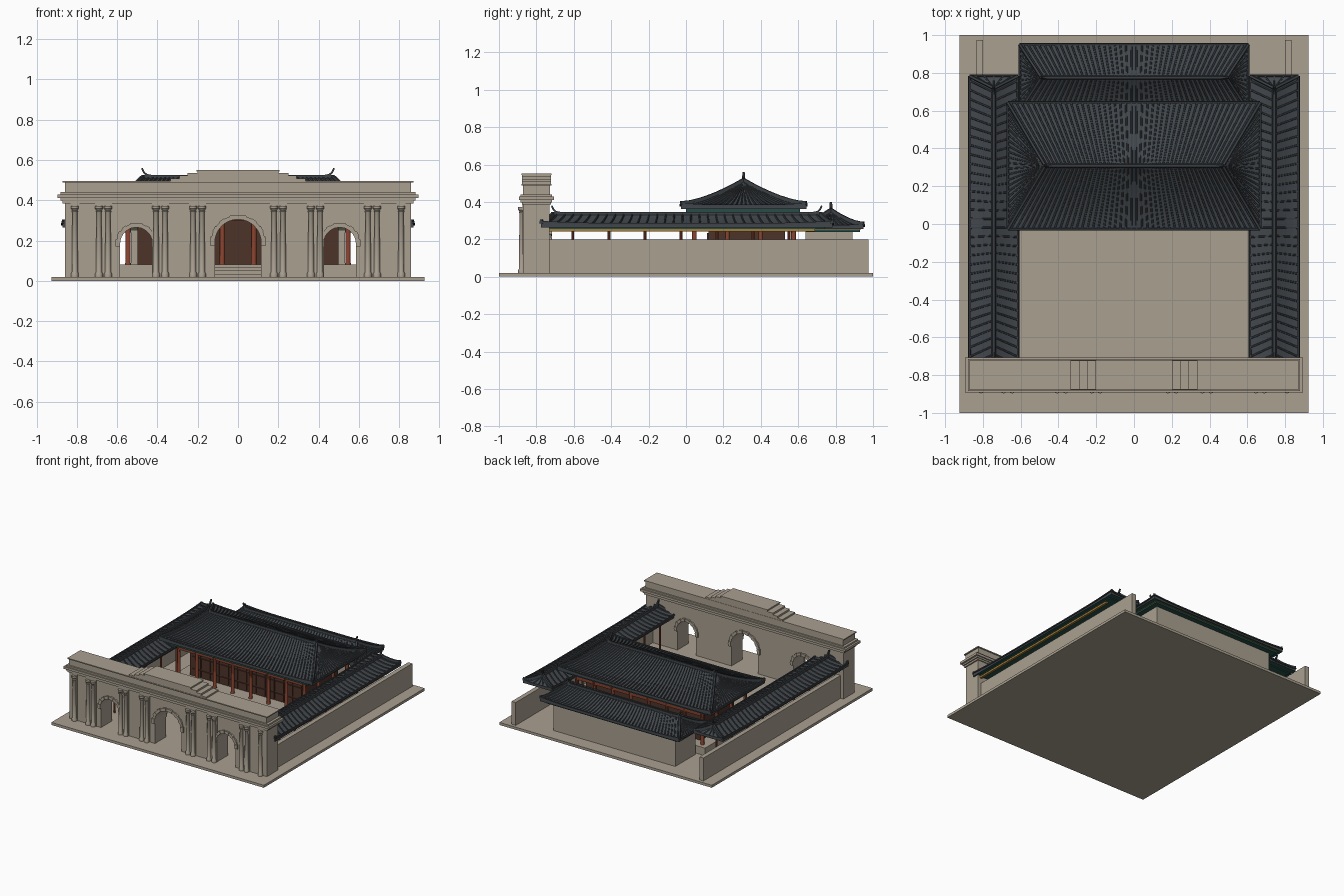
import bpy, bmesh, math
from mathutils import Vector

if "Cube" in bpy.data.objects:
    bpy.data.objects.remove(bpy.data.objects["Cube"])


def mat(name, *rgb):
    m = bpy.data.materials.new(name)
    m.diffuse_color = (*rgb, 1)
    m.use_nodes = True
    m.node_tree.nodes["Principled BSDF"].inputs["Base Color"].default_value = m.diffuse_color
    return m


STONE = mat("warm_stone", .40, .35, .28)
TILE = mat("slate_tile", .055, .064, .073)
RIB = mat("dark_tile_rib", .042, .049, .056)
GREEN = mat("dark_green", .02, .075, .065)
GOLD = mat("ochre_beam", .38, .21, .04)
RED = mat("red_lacquer", .24, .055, .028)
BROWN = mat("brown_wood", .075, .033, .022)


def finish(name, bm, *mats, loc=(0, 0, 0), rot=0, smooth=False):
    bmesh.ops.recalc_face_normals(bm, faces=bm.faces[:])
    me = bpy.data.meshes.new(name)
    bm.to_mesh(me)
    bm.free()
    for m in mats:
        me.materials.append(m)
    ob = bpy.data.objects.new(name, me)
    ob.location, ob.rotation_euler.z = loc, rot
    bpy.context.collection.objects.link(ob)
    if smooth:
        bpy.context.view_layer.objects.active = ob
        ob.select_set(True)
        bpy.ops.object.shade_smooth_by_angle(angle=math.radians(35))
        ob.select_set(False)
    return ob


def add_box(bm, x0, x1, y0, y1, z0, z1):
    vs = bmesh.ops.create_cube(bm, size=1)["verts"]
    for v in vs:
        v.co = Vector(((x0 + x1) / 2 + v.co.x * (x1 - x0), (y0 + y1) / 2 + v.co.y * (y1 - y0),
                       (z0 + z1) / 2 + v.co.z * (z1 - z0)))


def boxes(name, m, *dims):
    bm = bmesh.new()
    for d in dims:
        add_box(bm, *d)
    return finish(name, bm, m)


def extrude_xz(bm, pts, y0, y1):
    """Closed outline in x-z pushed from y0 to y1."""
    f = bm.faces.new([bm.verts.new((x, y0, z)) for x, z in pts])
    r = bmesh.ops.extrude_face_region(bm, geom=[f])
    for v in r["geom"]:
        if isinstance(v, bmesh.types.BMVert):
            v.co.y = y1


def lathe(name, m, spots, profile, n=12):
    bm = bmesh.new()
    for x, y in spots:
        rings = [[bm.verts.new((x + r * math.cos(i * math.tau / n), y + r * math.sin(i * math.tau / n), z))
                  for i in range(n)] for r, z in profile]
        for a, b in zip(rings, rings[1:]):
            for i in range(n):
                bm.faces.new((a[i], a[(i + 1) % n], b[(i + 1) % n], b[i]))
        bm.faces.new(rings[0])
        bm.faces.new(rings[-1])
    return finish(name, bm, m, smooth=True)


def strip(bm, pts, w, h, taper=1.0):
    """Bar with a trapezoid section that follows a path."""
    rings = []
    for i, p in enumerate(pts):
        d = (pts[min(i + 1, len(pts) - 1)] - pts[max(i - 1, 0)]).normalized()
        side = d.cross(Vector((0, 0, 1))).normalized()
        up = side.cross(d)
        k = 1 + (taper - 1) * i / (len(pts) - 1)
        rings.append([bm.verts.new(p + side * a * w * k + up * b * h * k)
                      for a, b in ((-1, -.3), (-.6, 1), (.6, 1), (1, -.3))])
    for a, b in zip(rings, rings[1:]):
        for i in range(4):
            bm.faces.new((a[i], a[(i + 1) % 4], b[(i + 1) % 4], b[i]))
    bm.faces.new(rings[0])
    bm.faces.new(rings[-1])


def roof(name, loc, rot, hx, hy, rx, ze, zr, n_long, n_end):
    """Hipped roof with sagging slopes, tile ribs, ridge bar and curled ends."""
    def surf(side, u, v):
        if side % 2 == 0:
            e, r = Vector((u * hx, -hy, 0)), Vector((u * rx, 0, 0))
        else:
            e, r = Vector((hx, u * hy, 0)), Vector((rx, 0, 0))
        p = e.lerp(r, v)
        if side > 1:
            p.x, p.y = -p.x, -p.y
        p.z = ze + (zr - ze) * v ** 1.45 + .012 * abs(u) ** 5 * (1 - v) ** 2
        return p

    nu, nv = 12, 8
    bm = bmesh.new()
    ribs = bmesh.new()
    for s in range(4):
        g = [[bm.verts.new(surf(s, 2 * i / nu - 1, j / nv)) for i in range(nu + 1)] for j in range(nv + 1)]
        for j in range(nv):
            for i in range(nu):
                bm.faces.new((g[j][i], g[j][i + 1], g[j + 1][i + 1], g[j + 1][i]))
        # eave board and soffit wedge
        low = [bm.verts.new((v.co.x, v.co.y, ze - .014)) for v in g[0]]
        for i in range(nu):
            bm.faces.new((low[i], low[i + 1], g[0][i + 1], g[0][i]))
        mid = [bm.verts.new((x, 0, ze - .014)) for x in
               ((-rx, rx) if s == 0 else (rx, -rx) if s == 2 else (rx,) if s == 1 else (-rx,))]
        bm.faces.new(low + mid[::-1]).material_index = 1
        # tile ribs, hip bars and eave edging
        n = n_end if s % 2 else n_long
        for k in range(n):
            u = 2 * (k + .5) / n - 1
            strip(ribs, [surf(s, u, j / 7 * .99) for j in range(8)], .0055, .007, .55 if s % 2 else .9)
        strip(ribs, [surf(s, 1, j / 7) for j in range(8)], .010, .015)
        strip(ribs, [surf(s, 2 * i / nu - 1, 0) for i in range(nu + 1)], .007, .009)
    strip(ribs, [Vector((-rx, 0, zr)), Vector((rx, 0, zr))], .011, .014)
    for sx in (-1, 1):
        strip(ribs, [Vector((sx * (rx - .035 + a), 0, zr + b)) for a, b in
                     ((0, .006), (.02, .011), (.033, .023), (.041, .038), (.044, .046))], .009, .009, .7)
    bmesh.ops.remove_doubles(bm, verts=bm.verts[:], dist=1e-5)
    bmesh.ops.dissolve_degenerate(bm, edges=bm.edges[:], dist=1e-5)
    finish(name, bm, TILE, GREEN, loc=loc, rot=rot, smooth=True)
    finish(name + "_ribs", ribs, RIB, loc=loc, rot=rot)


# ground slab and side walls
boxes("base_slab", STONE, (-.925, .925, -1, 1, 0, .02))
boxes("side_walls", STONE, *[(min(s * .80, s * .835), max(s * .80, s * .835), -.74, .975, .02, .2) for s in (-1, 1)])

# gate wall with three arched openings
ARCHES = ((-.505, .08, .185), (0, .115, .19), (.505, .08, .185))
bm = bmesh.new()
outline = [(-.86, .02)]
for c, r, zs in ARCHES:
    outline += [(c - r, .02)] + [(c - r * math.cos(math.pi * i / 20), zs + r * math.sin(math.pi * i / 20))
                                 for i in range(21)] + [(c + r, .02)]
outline += [(.86, .02), (.86, .40), (-.86, .40)]
extrude_xz(bm, outline, -.868, -.73)
finish("gate_wall", bm, STONE)

# arch stones on both faces, alternately raised
bm = bmesh.new()
for c, r, zs in ARCHES:
    n, ro = 15, r + .02
    for y0, out in ((-.868, -1), (-.73, 1)):
        for i in range(n):
            a0, a1 = math.pi * i / n, math.pi * (i + 1) / n
            q = ro + (.004 if i % 2 == 0 else 0)
            pts = [(c + k * math.cos(a), zs + k * math.sin(a)) for k, a in ((r, a0), (q, a0), (q, a1), (r, a1))]
            extrude_xz(bm, pts, y0, y0 + out * (.009 if i % 2 else .013))
        for s in (-1, 1):
            xs = sorted((c + s * r, c + s * (ro + .004)))
            add_box(bm, *xs, *sorted((y0, y0 + out * .012)), zs - .014, zs)
finish("arch_stones", bm, STONE)

# gate columns and their strip backing
cols = [s * x for s in (-1, 1) for x in (.81, .69, .645, .407, .362, .223, .179)]
lathe("gate_columns", STONE, [(x, -.878) for x in cols],
      [(.019, .02), (.019, .036), (.015, .044), (.0145, .15), (.012, .338), (.016, .345), (.013, .35), (.019, .358), (.019, .372)])
boxes("gate_pilasters", STONE, *[(s * x - w, s * x + w, -.874, -.86, .02, .385) for s in (-1, 1)
                                 for x, w in ((.81, .022), (.668, .043), (.385, .043), (.201, .043))])

# gate cornice, parapet and stepped crown
boxes("gate_cornice", STONE, (-.87, .87, -.878, -.722, .385, .398), (-.88, .88, -.884, -.716, .398, .410),
      (-.895, .895, -.893, -.706, .410, .428), (-.88, .88, -.884, -.716, .428, .440))
boxes("gate_parapet", STONE, (-.86, .86, -.872, -.727, .44, .488), (-.87, .87, -.88, -.72, .488, .496))
boxes("gate_crown", STONE, *[(-x, x, -.876, -.722, .49, z) for x, z in ((.335, .508), (.29, .522), (.25, .536), (.2, .543))],
      (-.205, .205, -.88, -.72, .543, .551))

# side galleries
for s, side in ((-1, "left"), (1, "right")):
    roof(side + "_gallery_roof", (s * .7425, .004, 0), math.pi / 2, .78, .128, .715, .278, .333, 32, 5)
    boxes(side + "_gallery_beams", GOLD, *[(s * x - .009, s * x + .009, -.73, .69, .242, .264) for x in (.65, .835)])
    boxes(side + "_gallery_soffit", GREEN, (s * .7425 - .105, s * .7425 + .105, -.73, .74, .256, .272))
    lathe(side + "_gallery_posts", RED, [(s * .65, -.605 + .1925 * i) for i in range(7)], [(.0075, .02), (.0075, .25)], 8)

# main hall platform and steps
boxes("hall_platform", STONE, (-.6, .6, .0, .62, .02, .08))
boxes("hall_steps", STONE, *[(-.12, .12, -.03 + .01 * i, .01, .02, .035 + .015 * i) for i in range(3)])

# main hall body with door leaves
boxes("hall_body", BROWN, (-.5, .5, .12, .53, .08, .36))
leaves = [(-.48 + .08 * i + .004, -.48 + .08 * (i + 1) - .004) for i in range(12)]
boxes("hall_door_panels", BROWN, *[(a, b, .113, .121, z0, z1) for a, b in leaves for z0, z1 in ((.09, .14), (.15, .235), (.245, .30))])
boxes("hall_door_lintel", RED, (-.5, .5, .112, .121, .305, .32))
posts_x = [-.546 + .156 * i for i in range(8)]
lathe("hall_columns", RED, [(x, y) for x in posts_x for y in (.045, .575)] + [(s * .546, y) for s in (-1, 1) for y in (.22, .4)],
      [(.016, .08), (.013, .09), (.013, .35)], 10)
boxes("hall_beams", RED, (-.56, .56, .037, .053, .30, .34), (-.56, .56, .567, .583, .30, .34),
      *[(s * .546 - .008, s * .546 + .008, .045, .575, .30, .34) for s in (-1, 1)])
boxes("hall_bracket_band", GREEN, (-.61, .61, .0, .61, .338, .368))
roof("hall_roof", (0, .308, 0), 0, .668, .335, .47, .377, .512, 46, 22)

# rear hall
boxes("rear_hall_body", STONE, (-.53, .53, .64, .89, .02, .25))
boxes("rear_hall_band", GREEN, (-.57, .57, .64, .93, .24, .258))
boxes("rear_hall_beam", GOLD, (-.575, .575, .635, .935, .252, .262))
roof("rear_hall_roof", (0, .775, 0), 0, .605, .175, .49, .268, .352, 42, 12)
